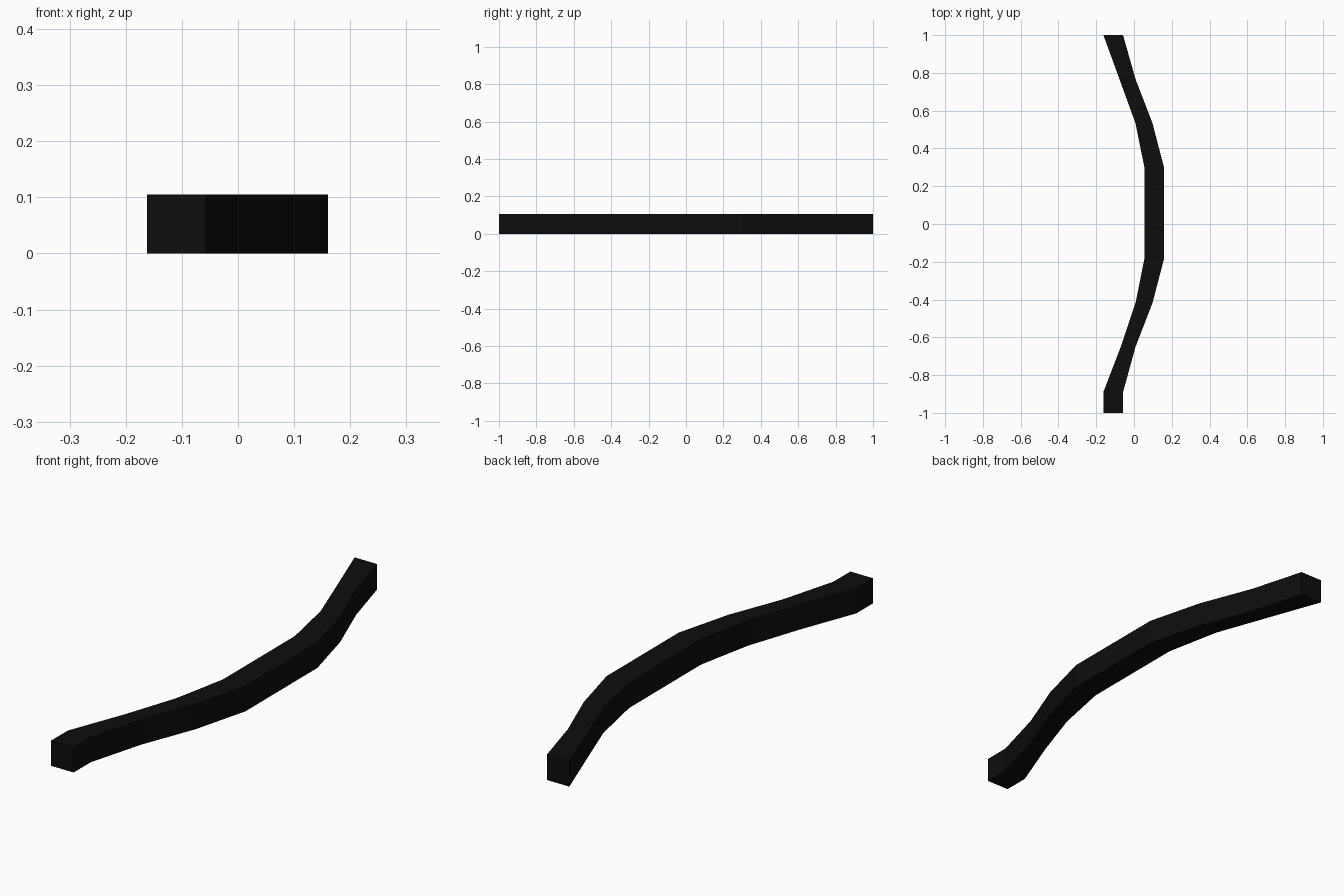
import bpy, bmesh

if "Cube" in bpy.data.objects:
    bpy.data.objects.remove(bpy.data.objects["Cube"])

# Near-black material
black = bpy.data.materials.new("near black")
black.diffuse_color = (0.004, 0.004, 0.004, 1)
black.use_nodes = True
black.node_tree.nodes["Principled BSDF"].inputs["Base Color"].default_value = black.diffuse_color

HEIGHT = 0.105

# Cross-sections along the rail: y, left x, right x
SECTIONS = [
    (-1.0, -0.162, -0.058),
    (-0.89, -0.162, -0.058),
    (-0.65, -0.07, 0.008),
    (-0.418, 0.008, 0.098),
    (-0.18, 0.056, 0.16),
    (0.295, 0.056, 0.16),
    (0.533, 0.008, 0.098),
    (0.767, -0.077, 0.008),
    (1.0, -0.162, -0.058),
]

# Curved rail: plan outline extruded upwards
bm = bmesh.new()
rings = []
for y, left, right in SECTIONS:
    rings.append([bm.verts.new(p) for p in (
        (left, y, 0), (right, y, 0), (right, y, HEIGHT), (left, y, HEIGHT))])
for a, b in zip(rings, rings[1:]):
    for i in range(4):
        j = (i + 1) % 4
        bm.faces.new((a[i], a[j], b[j], b[i]))
bm.faces.new(rings[0])
bm.faces.new(rings[-1][::-1])
bmesh.ops.recalc_face_normals(bm, faces=bm.faces)

mesh = bpy.data.meshes.new("curved_rail")
bm.to_mesh(mesh)
bm.free()
mesh.materials.append(black)
rail = bpy.data.objects.new("curved_rail", mesh)
bpy.context.collection.objects.link(rail)
